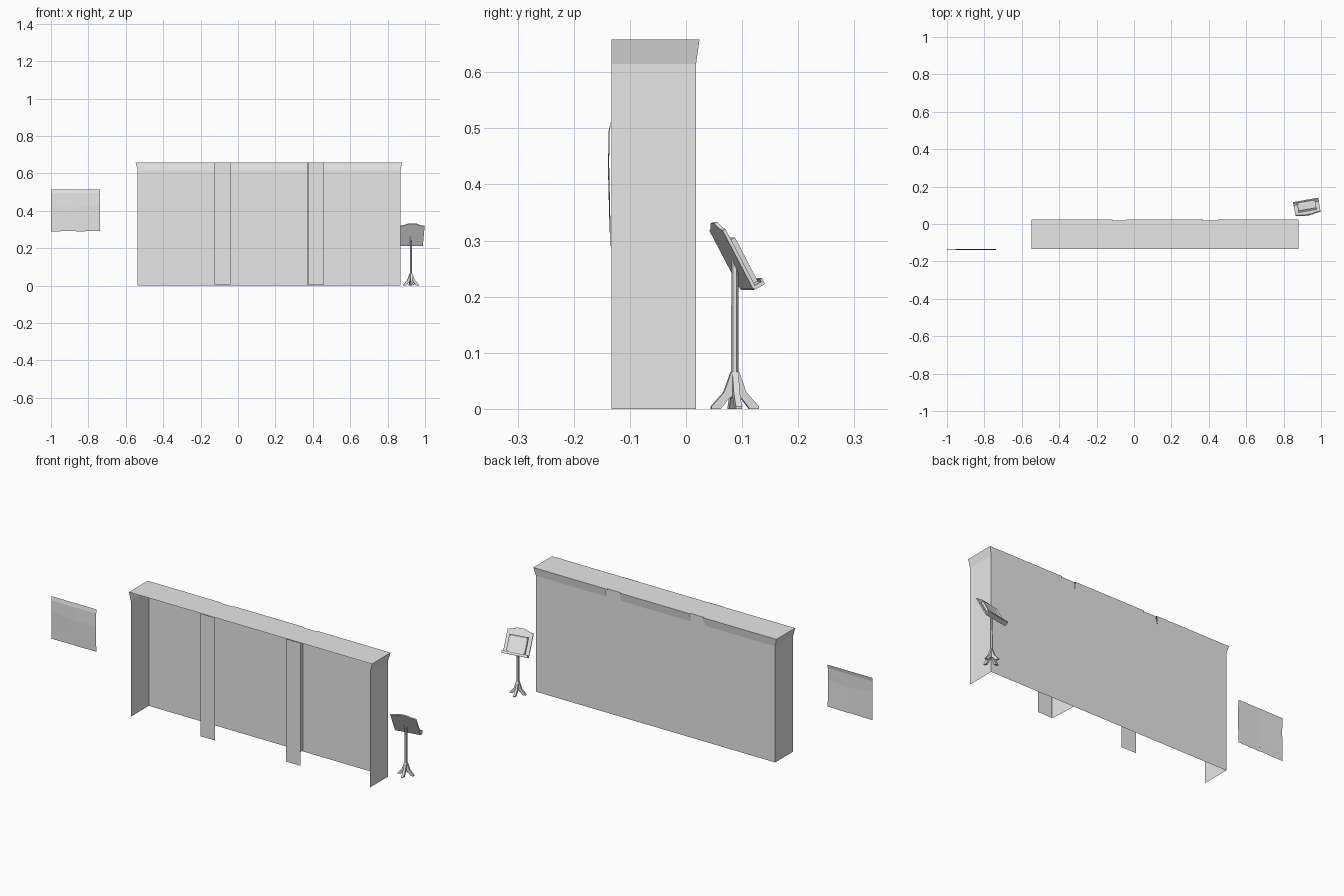
import bpy, bmesh
from math import radians, pi
from mathutils import Matrix, Vector

cube = bpy.data.objects.get("Cube")
if cube:
    bpy.data.objects.remove(cube, do_unlink=True)

grey = bpy.data.materials.new("light_grey")
grey.use_nodes = True
COLOUR = (0.8, 0.8, 0.8, 1)
grey.diffuse_color = COLOUR
grey.node_tree.nodes["Principled BSDF"].inputs["Base Color"].default_value = COLOUR


def add(name, bm, matrix=Matrix()):
    mesh = bpy.data.meshes.new(name)
    bm.transform(matrix)
    bm.to_mesh(mesh)
    bm.free()
    mesh.materials.append(grey)
    obj = bpy.data.objects.new(name, mesh)
    bpy.context.collection.objects.link(obj)
    return obj


def sheet(name, *polygons):
    """Thin surface made of a few polygons."""
    bm = bmesh.new()
    for points in polygons:
        bm.faces.new([bm.verts.new(p) for p in points])
    bmesh.ops.remove_doubles(bm, verts=bm.verts, dist=0.0001)
    return add(name, bm)


def slab(name, outline, thick, matrix):
    """Outline in local x/z, extruded along local y, centred."""
    bm = bmesh.new()
    face = bm.faces.new([bm.verts.new((x, -thick / 2, z)) for x, z in outline])
    out = bmesh.ops.extrude_face_region(bm, geom=[face])
    moved = [v for v in out["geom"] if isinstance(v, bmesh.types.BMVert)]
    bmesh.ops.translate(bm, verts=moved, vec=(0, thick, 0))
    bmesh.ops.recalc_face_normals(bm, faces=bm.faces)
    return add(name, bm, matrix)


# Backdrop: open-front shell with a flared cornice on its bays
FRONT, BACK, CROWN_Y = -0.133, 0.018, 0.024
TOP, CROWN = 0.658, 0.615
LEFT, RIGHT, FLARE = 0.868, -0.536, 0.011


def back_bay(name, x0, x1, t0, t1, crown_y):
    sheet(name,
          [(x1, BACK, 0), (x0, BACK, 0), (x0, BACK, CROWN), (x1, BACK, CROWN)],
          [(x1, BACK, CROWN), (x0, BACK, CROWN), (t0, crown_y, TOP), (t1, crown_y, TOP)],
          [(t0, FRONT, TOP), (t1, FRONT, TOP), (t1, crown_y, TOP), (t0, crown_y, TOP)])


back_bay("right_bay", RIGHT, -0.125, RIGHT - FLARE, -0.115, CROWN_Y)
back_bay("right_column_back", -0.125, -0.04, -0.115, -0.04, BACK)
back_bay("middle_bay", -0.04, 0.37, -0.04, 0.37, CROWN_Y)
back_bay("left_column_back", 0.37, 0.46, 0.37, 0.45, BACK)
back_bay("left_bay", 0.46, LEFT, 0.45, LEFT + FLARE, CROWN_Y)

for name, x, s in (("left_side", LEFT, 1), ("right_side", RIGHT, -1)):
    t = x + s * FLARE
    polys = [[(x, FRONT, 0), (x, BACK, 0), (x, BACK, CROWN), (x, FRONT, CROWN)],
             [(x, FRONT, CROWN), (x, BACK, CROWN), (t, CROWN_Y, TOP), (t, FRONT, TOP)]]
    sheet(name, *[p[::s] for p in polys])

# Front column strips and the divider behind the left one
for name, x0, x1 in (("right_column_front", -0.125, -0.04), ("left_column_front", 0.375, 0.46)):
    y = FRONT - 0.002
    sheet(name, [(x0, y, 0.007), (x1, y, 0.007), (x1, y, TOP), (x0, y, TOP)])
sheet("column_divider", [(0.375, FRONT, 0.005), (0.368, BACK, 0.005),
                         (0.368, BACK, TOP), (0.375, FRONT, TOP)])

# Creased hanging cloth: outline, central crease point, folded top edge
X0, X1, XM = -1.0, -0.737, -0.865
centre = (XM, -0.139, 0.425)
ring = [(X0, -0.135, 0.345), (XM, -0.137, 0.345), (X1, -0.136, 0.345),
        (X1, -0.138, 0.43), (X1, -0.136, 0.495), (XM, -0.138, 0.495),
        (X0, -0.136, 0.495), (X0, -0.137, 0.44)]
cloth = [[centre, a, b] for a, b in zip(ring, ring[1:] + ring[:1])]
for a, b in ((0, 1), (1, 2)):
    p, q = ring[a], ring[b]
    cloth.append([(p[0], -0.135, 0.29), (q[0], -0.135, 0.292), q, p])
for a, b in ((4, 5), (5, 6)):
    p, q = ring[a], ring[b]
    cloth.append([p, (p[0], -0.133, 0.515), (q[0], -0.133, 0.515), q])
sheet("hanging_cloth", *cloth)

# Music stand: post and four splayed feet
POST = Vector((0.925, 0.087, 0))
bm = bmesh.new()
bmesh.ops.create_cone(bm, cap_ends=True, segments=6, radius1=0.007, radius2=0.006, depth=0.225)
add("stand_post", bm, Matrix.Translation(POST + Vector((0, 0, 0.1525))))
FOOT = [(0, 0.066), (0.007, 0.066), (0.02, 0.03), (0.043, 0.004),
        (0.043, 0), (0.026, 0), (0.012, 0.018), (0, 0.026)]
for i in range(4):
    turn = Matrix.Rotation(i * pi / 2 + radians(10), 4, "Z")
    slab("stand_foot_%d" % (i + 1), FOOT, 0.011, Matrix.Translation(POST) @ turn)

# Tilted desk with an arched top, a lip and an open book
DESK = (Matrix.Translation((0.921, 0.110, 0.216)) @ Matrix.Rotation(radians(10), 4, "Z")
        @ Matrix.Rotation(radians(28), 4, "X"))
half = [(0.068, 0), (0.068, 0.117), (0.045, 0.12), (0.02, 0.131)]
slab("desk_plate", half + [(-x, z) for x, z in reversed(half)], 0.006, DESK)


def box(name, size, centre, frame=0):
    bm = bmesh.new()
    bmesh.ops.create_cube(bm, size=1)
    bmesh.ops.scale(bm, vec=size, verts=bm.verts)
    if frame:
        face = max(bm.faces, key=lambda f: f.calc_center_median().y)
        bmesh.ops.inset_region(bm, faces=[face], thickness=frame, depth=-0.004)
    add(name, bm, DESK @ Matrix.Translation(centre))


box("desk_lip", (0.138, 0.02, 0.007), (0, 0.008, 0))
box("desk_lip_edge", (0.138, 0.004, 0.012), (0, 0.018, 0.003))
box("book", (0.098, 0.011, 0.088), (0, 0.0085, 0.05), 0.011)
